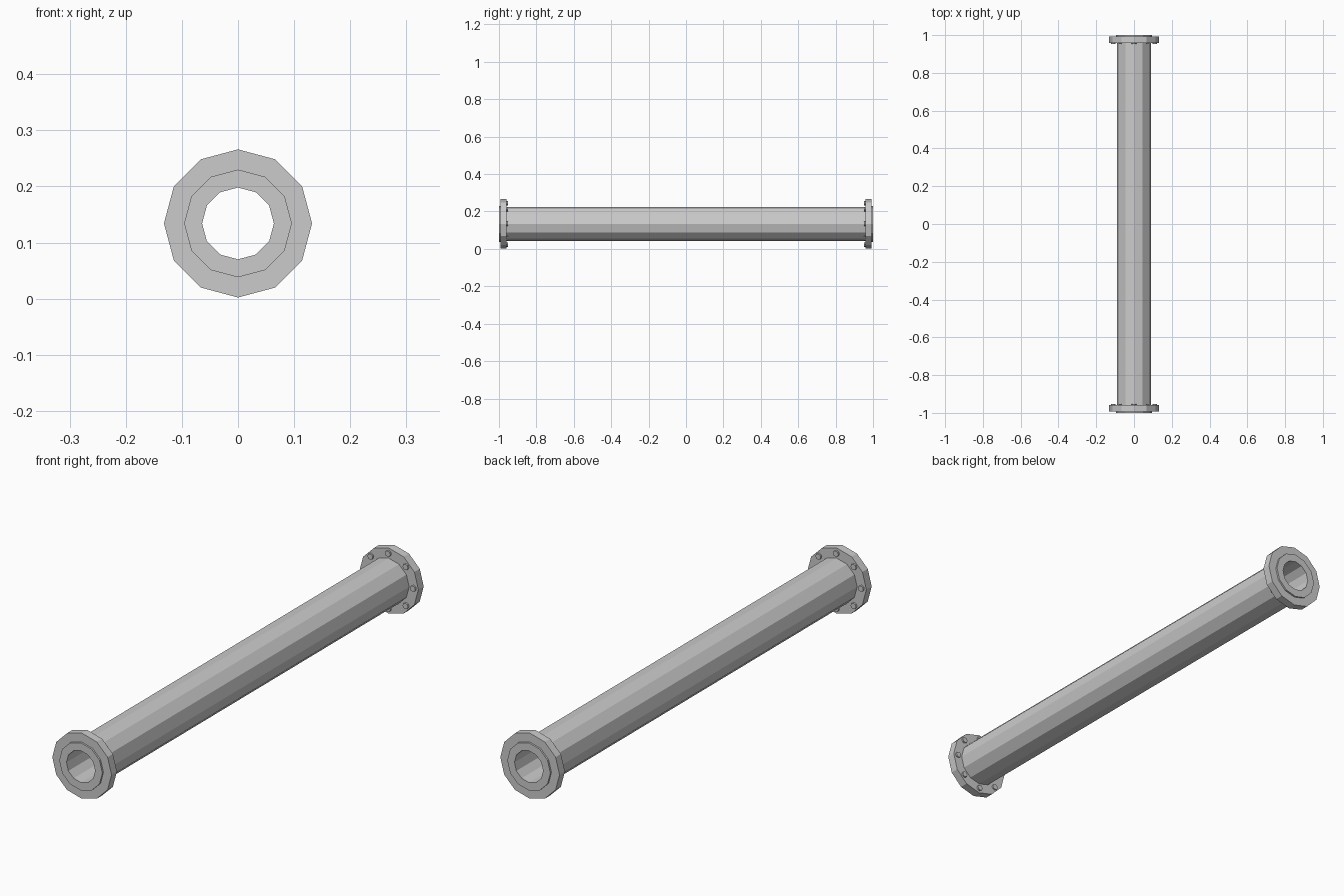
import bpy, bmesh
from math import sin, cos, pi
from mathutils import Matrix, Vector

if "Cube" in bpy.data.objects:
    bpy.data.objects.remove(bpy.data.objects["Cube"])

AXIS_Z = 0.134
SIDES = 12


def finish(name, bm):
    bmesh.ops.recalc_face_normals(bm, faces=bm.faces)
    me = bpy.data.meshes.new(name)
    bm.to_mesh(me)
    bm.free()
    ob = bpy.data.objects.new(name, me)
    bpy.context.collection.objects.link(ob)
    return ob


def lathe(name, profile):
    """Turn a closed (radius, y) profile around the pipe axis."""
    bm = bmesh.new()
    rings = []
    for i in range(SIDES):
        a = 2 * pi * i / SIDES
        rings.append([bm.verts.new((r * cos(a), y, AXIS_Z + r * sin(a)))
                      for r, y in profile])
    n = len(profile)
    for i in range(SIDES):
        p, q = rings[i], rings[(i + 1) % SIDES]
        for j in range(n):
            k = (j + 1) % n
            bm.faces.new((p[j], p[k], q[k], q[j]))
    return finish(name, bm)


# Hollow pipe with a raised sealing face at each end
R_OUT, R_IN, R_SEAL = 0.091, 0.064, 0.096
lathe("pipe", [(R_IN, -1), (R_SEAL, -1), (R_SEAL, -0.985), (R_OUT, -0.985),
               (R_OUT, 0.985), (R_SEAL, 0.985), (R_SEAL, 1), (R_IN, 1)])

for end, s in (("front", -1), ("back", 1)):
    # Flange collar
    lathe(end + "_flange", [(0.088, s * 0.993), (0.132, s * 0.993),
                            (0.132, s * 0.959), (0.088, s * 0.959)])
    # Ring of eight bolt heads on the inner side
    bm = bmesh.new()
    for i in range(8):
        a = i * pi / 4
        pos = Vector((0.111 * cos(a), s * 0.959, AXIS_Z + 0.111 * sin(a)))
        bmesh.ops.create_cone(bm, cap_ends=True, segments=8, radius1=0.012,
                              radius2=0.012, depth=0.014,
                              matrix=Matrix.Translation(pos) @ Matrix.Rotation(pi / 2, 4, 'X'))
    finish(end + "_bolts", bm)
